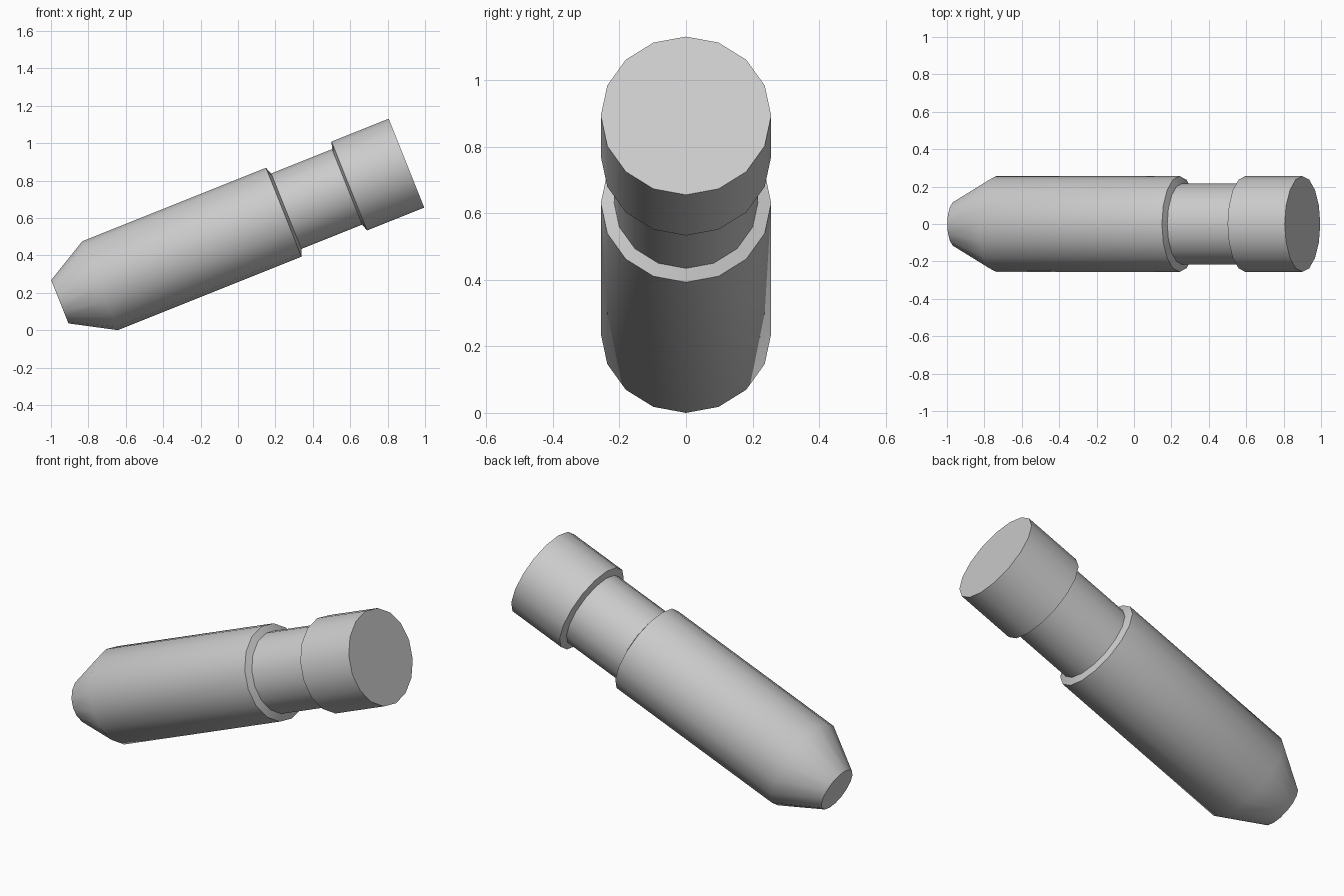
import bpy, bmesh, math
from mathutils import Matrix

if "Cube" in bpy.data.objects:
    bpy.data.objects.remove(bpy.data.objects["Cube"])

SIDES = 16
TILT = math.radians(21.8)
START = (-0.9525, 0.0, 0.154)

# (distance along axis, radius): nose, body, neck groove, head
PROFILE = [(0.0, 0.1245), (0.232, 0.256), (1.289, 0.256), (1.304, 0.217),
           (1.654, 0.217), (1.667, 0.256), (1.996, 0.256)]


def lathe(name, profile, sides):
    bm = bmesh.new()
    rings = []
    for t, r in profile:
        rings.append([bm.verts.new((t, r * math.sin(2 * math.pi * i / sides),
                                    r * math.cos(2 * math.pi * i / sides)))
                      for i in range(sides)])
    for a, b in zip(rings, rings[1:]):
        for i in range(sides):
            j = (i + 1) % sides
            bm.faces.new((a[i], a[j], b[j], b[i]))
    # flat end caps
    bm.faces.new(rings[0])
    bm.faces.new(rings[-1])
    bmesh.ops.recalc_face_normals(bm, faces=bm.faces)
    # tilt the axis up towards +x
    bm.transform(Matrix.Translation(START) @ Matrix.Rotation(-TILT, 4, 'Y'))
    # rest on the ground
    low = min(v.co.z for v in bm.verts)
    bm.transform(Matrix.Translation((0, 0, -low)))
    mesh = bpy.data.meshes.new(name)
    bm.to_mesh(mesh)
    bm.free()
    obj = bpy.data.objects.new(name, mesh)
    bpy.context.collection.objects.link(obj)
    return obj


# Grooved pin with tapered nose
pin = lathe("grooved_pin", PROFILE, SIDES)
bpy.context.view_layer.objects.active = pin
pin.select_set(True)
bpy.ops.object.shade_smooth_by_angle(angle=math.radians(30))
